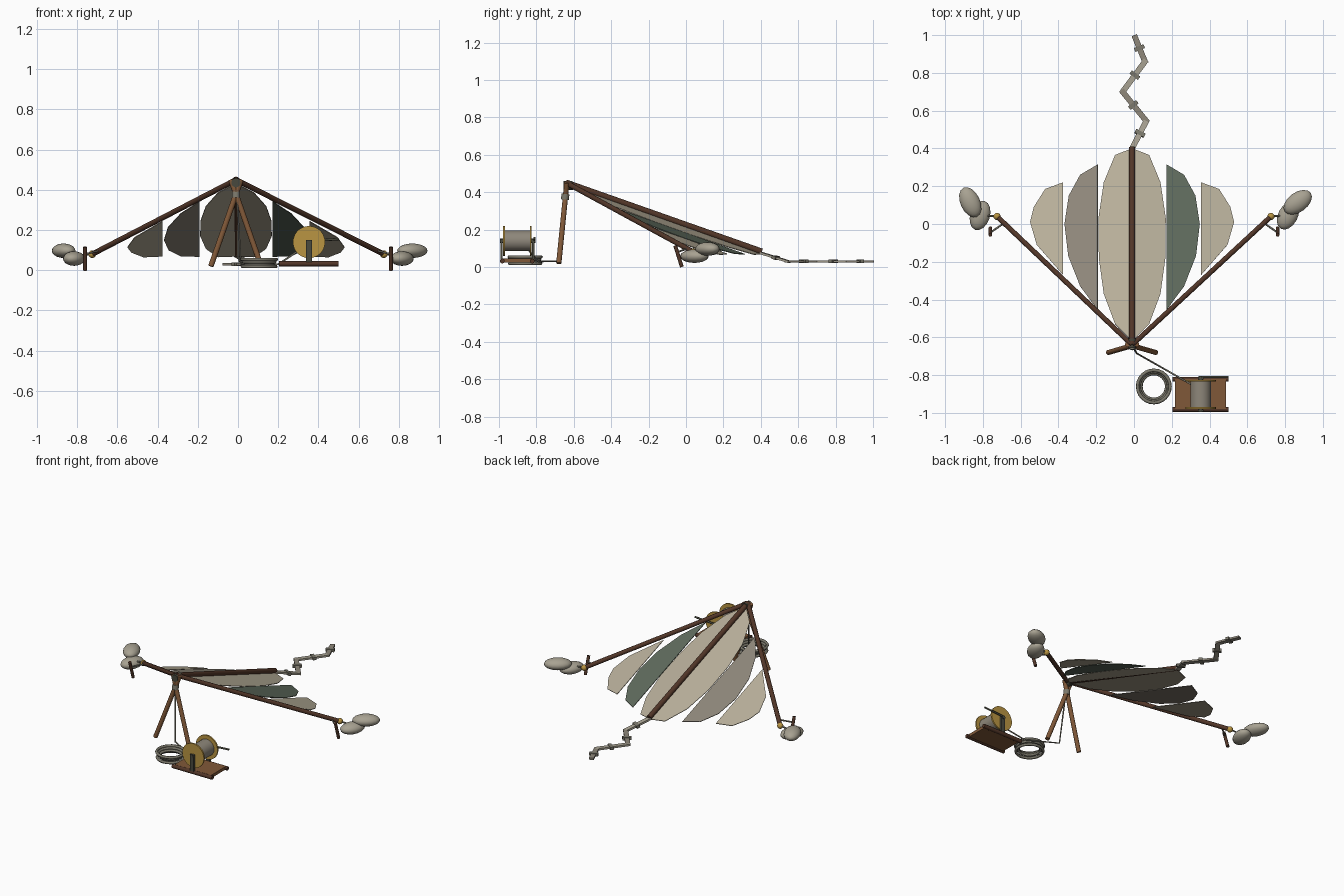
import bpy, bmesh, math
from mathutils import Vector, Matrix

if "Cube" in bpy.data.objects:
    bpy.data.objects.remove(bpy.data.objects["Cube"])


def material(name, r, g, b):
    m = bpy.data.materials.new(name)
    lin = [((c / 255 + 0.055) / 1.055) ** 2.4 for c in (r, g, b)] + [1]
    m.diffuse_color = lin
    m.use_nodes = True
    m.node_tree.nodes["Principled BSDF"].inputs["Base Color"].default_value = lin
    return m


CREAM = material("cream cloth", 184, 175, 154)
TAUPE = material("taupe cloth", 142, 135, 122)
GREEN = material("green cloth", 96, 108, 94)
DARK = material("dark wood", 82, 54, 40)
WOOD = material("brown wood", 128, 88, 56)
BRASS = material("brass", 186, 149, 66)
ROPE = material("grey rope", 124, 121, 108)
IRON = material("dark olive iron", 74, 74, 62)
STONE = material("pale stone", 168, 162, 146)


def make(name, bm, mat, smooth=True):
    bmesh.ops.recalc_face_normals(bm, faces=bm.faces)
    me = bpy.data.meshes.new(name)
    bm.to_mesh(me)
    bm.free()
    me.materials.append(mat)
    ob = bpy.data.objects.new(name, me)
    bpy.context.collection.objects.link(ob)
    if smooth:
        bpy.ops.object.select_all(action='DESELECT')
        ob.select_set(True)
        bpy.context.view_layer.objects.active = ob
        bpy.ops.object.shade_smooth_by_angle(angle=math.radians(40))
    return ob


def rod(name, a, b, r, mat, sides=10, r2=None):
    a, b = Vector(a), Vector(b)
    d = b - a
    m = Matrix.Translation((a + b) / 2) @ d.to_track_quat('Z', 'Y').to_matrix().to_4x4()
    bm = bmesh.new()
    bmesh.ops.create_cone(bm, cap_ends=True, segments=sides, radius1=r,
                          radius2=r2 or r, depth=d.length, matrix=m)
    return make(name, bm, mat)


def box(name, centre, size, mat, rot=Matrix()):
    bm = bmesh.new()
    m = Matrix.Translation(centre) @ rot @ Matrix.Diagonal((*size, 1))
    bmesh.ops.create_cube(bm, size=1, matrix=m)
    return make(name, bm, mat, False)


def ball(name, centre, radii, mat, rot=Matrix()):
    bm = bmesh.new()
    m = Matrix.Translation(centre) @ rot @ Matrix.Diagonal((*radii, 1))
    bmesh.ops.create_uvsphere(bm, u_segments=16, v_segments=10, radius=1, matrix=m)
    return make(name, bm, mat)


def cord(name, points, r, mat, closed=False):
    cu = bpy.data.curves.new(name, 'CURVE')
    cu.dimensions = '3D'
    cu.bevel_depth = r
    cu.bevel_resolution = 1
    cu.use_fill_caps = True
    sp = cu.splines.new('POLY')
    sp.points.add(len(points) - 1)
    for p, q in zip(sp.points, points):
        p.co = (*q, 1)
    sp.use_cyclic_u = closed
    cu.materials.append(mat)
    ob = bpy.data.objects.new(name, cu)
    bpy.context.collection.objects.link(ob)


# Wing cloth lies on two planes falling away from the spine
MID = -0.01


def cloth_height(x, y):
    return 0.44 - 0.356 * (y + 0.64) - 0.175 * x


def panel(name, outline, side, mat):
    bm = bmesh.new()
    bm.faces.new([bm.verts.new((MID + side * x, y, cloth_height(x, y))) for x, y in outline])
    ob = make(name, bm, mat, False)
    mod = ob.modifiers.new("thickness", 'SOLIDIFY')
    mod.thickness = 0.004
    mod.offset = 0


CENTRE = [(0, .40), (.09, .365), (.15, .22), (.178, .03), (.176, -.18),
          (.15, -.37), (.09, -.53), (0, -.62)]
INNER = [(.182, .315), (.275, .26), (.335, .15), (.358, 0), (.338, -.17),
         (.275, -.33), (.182, -.455)]
OUTER = [(.365, .22), (.46, .185), (.52, .09), (.54, .01), (.505, -.11), (.365, -.27)]

APEX = (MID, -0.64, 0.45)
for side, label, tint in ((-1, "right", TAUPE), (1, "left", GREEN)):
    panel(label + "_centre_panel", CENTRE, side, CREAM)
    panel(label + "_inner_panel", INNER, side, tint)
    panel(label + "_outer_panel", OUTER, side, CREAM)

    # Leading spar with end joint, tie and peg
    tip = (side * .725, .04, .08)
    rod(label + "_spar", APEX, tip, .014, DARK)
    ball(label + "_joint", tip, (.019,) * 3, BRASS)
    px = side * .76
    rod(label + "_peg", (px, -.022, 0), (px, -.058, .115), .010, DARK)
    cord(label + "_peg_tie", [(px, -.045, .08), (side * .68, .01, .10)], .005, ROPE)
    cord(label + "_stone_tie", [tip, (side * .80, .045, .075)], .005, ROPE)

    # Weight stones
    turn = math.radians(36 if side > 0 else 115)
    ball(label + "_upper_stone", (side * .867, .115, .097), (.085, .052, .036), STONE,
         Matrix.Rotation(turn, 4, 'Z'))
    ball(label + "_lower_stone", (side * .815, .045, .058), (.08, .052, .036), STONE,
         Matrix.Rotation(math.radians(62 if side > 0 else 72), 4, 'Z'))

    # Crossed stand legs
    rod(label + "_stand_leg", (MID + side * .125, -.68, .02),
        (MID - side * .025, -.637, .45), .014, WOOD)

# Spine and its lashing
rod("spine", APEX, (MID, .405, .082), .017, DARK)
rod("apex_lashing", (MID, -.655, .435), (MID, -.605, .437), .024, IRON)
rod("stand_lashing", (MID, -.648, .36), (MID, -.644, .39), .021, ROPE)

# Zigzag tail with knots
tail = [(MID, .40, .075), (.065, .545, .03), (-.06, .70, .03), (.058, .86, .03), (.005, .99, .03)]
for i, (a, b) in enumerate(zip(tail, tail[1:])):
    a, b = Vector(a), Vector(b)
    d = b - a
    rot = d.to_track_quat('Y', 'Z').to_matrix().to_4x4()
    box(f"tail_strip_{i}", (a + b) / 2, (.03, d.length + .02, .012), (STONE, TAUPE)[i % 2], rot)
    box(f"tail_knot_{i}", a.lerp(b, .55), (.055, .022, .018), ROPE, rot)

# Winch sledge
RX, RY, RZ = .353, -.90, .14
box("winch_board", (RX, RY, .035), (.27, .16, .02), WOOD)
for y, end in ((-.982, "front"), (-.822, "back")):
    rod(end + "_runner", (.205, y, .032), (.50, y, .032), .013, DARK)
    inward = .008 if y < RY else -.008
    rod(end + "_reel_disc", (RX, y + inward - .005, RZ), (RX, y + inward + .005, RZ),
        .08, BRASS, 28)
    box(end + "_post", (RX, y - inward * .6, .095), (.028, .012, .11), IRON)

# Drum, axle and crank
rod("drum", (RX, -.97, RZ), (RX, -.835, RZ), .055, TAUPE, 24)
rod("axle", (RX, -.995, RZ), (RX, -.805, RZ), .012, IRON)
rod("crank", (RX, -.81, .145), (.50, -.81, .155), .006, IRON)

# Rope coil
for i, radius in enumerate((.083, .068, .078, .086)):
    ring = [(.105 + radius * math.cos(t * math.tau / 24),
             -.86 + radius * math.sin(t * math.tau / 24), .018 + .012 * i) for t in range(24)]
    cord(f"rope_coil_{i}", ring, .009, ROPE, True)

# Tether from the apex down and across to the drum
cord("tether", [(MID, -.645, .43), (.015, -.685, .03), (.20, -.79, .03), (.305, -.85, .10)],
     .005, ROPE)
